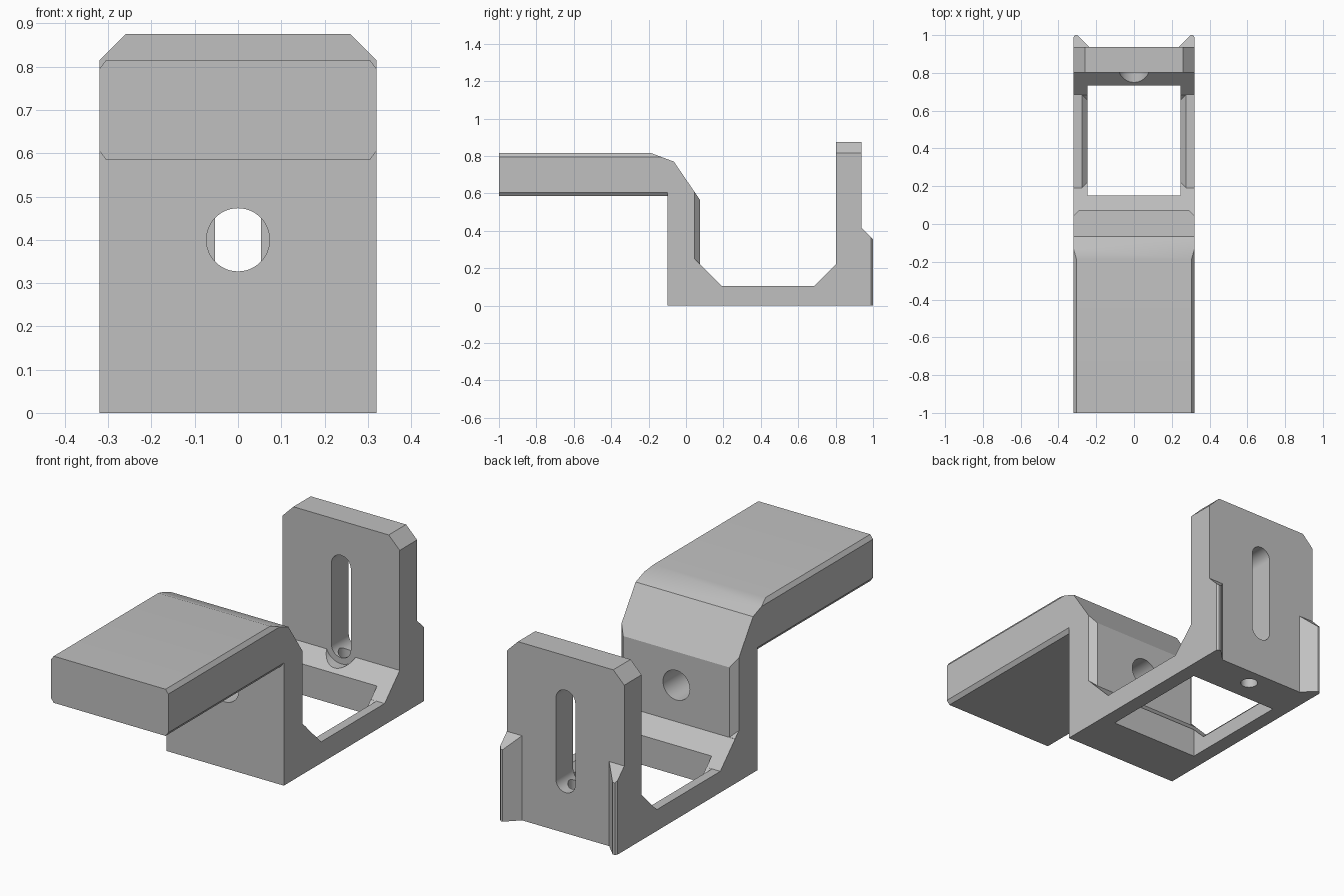
import bpy, bmesh, math

cube = bpy.data.objects.get("Cube")
if cube:
    bpy.data.objects.remove(cube, do_unlink=True)

grey = bpy.data.materials.new("plain grey")
grey.use_nodes = True
tone = (0.53, 0.53, 0.53, 1)
grey.diffuse_color = tone
grey.node_tree.nodes["Principled BSDF"].inputs["Base Color"].default_value = tone

HALF = 0.32  # half the bracket's width


def prism(name, axis, outline, lo, hi):
    """Extrude an outline along an axis; lo and hi may be functions that slant the ends."""
    def place(a, b, end):
        c = end(a, b) if callable(end) else end
        return {"X": (c, a, b), "Y": (a, c, b), "Z": (a, b, c)}[axis]
    bm = bmesh.new()
    rings = [[bm.verts.new(place(a, b, end)) for a, b in outline] for end in (lo, hi)]
    n = len(outline)
    bm.faces.new(rings[0])
    bm.faces.new(rings[1])
    for i in range(n):
        j = (i + 1) % n
        bm.faces.new((rings[0][i], rings[0][j], rings[1][j], rings[1][i]))
    bmesh.ops.recalc_face_normals(bm, faces=bm.faces)
    mesh = bpy.data.meshes.new(name)
    bm.to_mesh(mesh)
    bm.free()
    mesh.materials.append(grey)
    obj = bpy.data.objects.new(name, mesh)
    bpy.context.collection.objects.link(obj)
    return obj


def slot(cx, low, high, r, steps=24):
    """Outline with rounded ends; low equal to high gives a circle."""
    pts = []
    for centre, start in ((high, 0), (low, math.pi)):
        count = steps if low == high else steps + 1
        for i in range(count):
            t = start + math.pi * i / steps
            pts.append((cx + r * math.cos(t), centre + r * math.sin(t)))
    return pts


def combine(body, tool, operation="DIFFERENCE"):
    mod = body.modifiers.new(tool.name, "BOOLEAN")
    mod.operation = operation
    mod.solver = "EXACT"
    mod.object = tool
    bpy.context.view_layer.objects.active = body
    bpy.ops.object.modifier_apply(modifier=mod.name)
    bpy.data.objects.remove(tool, do_unlink=True)


# Side profile: arm, front wall, floor and back plate
profile = [(-1, 0.585), (-1, 0.815), (-0.185, 0.815), (-0.065, 0.77), (0.075, 0.565),
           (0.075, 0.22), (0.19, 0.105), (0.685, 0.105), (0.803, 0.223), (0.803, 0.875),
           (0.938, 0.875), (0.938, 0), (-0.1, 0), (-0.1, 0.585)]
bracket = prism("bracket", "X", profile, -HALF, HALF)

for s in (-1, 1):
    def sided(pts):
        return [(s * a, b) for a, b in pts]

    # Pointed flange behind the back plate
    flange = sided([(HALF, 0.9), (HALF, 0.99), (0.312, 1), (0.3, 1), (0.238, 0.938), (0.238, 0.9)])
    combine(bracket, prism("flange", "Z", flange, 0, lambda x, y: 1.355 - y), "UNION")

    # Cut corners at the top of the back plate
    corner = sided([(0.25, 0.885), (0.33, 0.805), (0.33, 0.885)])
    combine(bracket, prism("corner_cut", "Y", corner, 0.7, 1.1))

    # Bevels along the arm
    top = sided([(0.2975, 0.825), (0.3275, 0.785), (0.3275, 0.825)])
    combine(bracket, prism("arm_top_cut", "Y", top, -1.1, 0))
    under = sided([(0.2975, 0.575), (0.3275, 0.615), (0.3275, 0.575)])
    combine(bracket, prism("arm_under_cut", "Y", under, -1.1, -0.1))

    # Upright bevels inside the front wall
    wall = sided([(0.28, 0.085), (0.33, 0.035), (0.33, 0.085)])
    combine(bracket, prism("wall_cut", "Z", wall, lambda x, y: 0.296 - y, 0.7))

    # Bevels along the inner edges of the floor rails
    rail = sided([(0.285, 0.115), (0.235, 0.065), (0.235, 0.115)])
    combine(bracket, prism("rail_cut", "Y", rail,
                           lambda x, z: 0.296 - z, lambda x, z: 0.579 + z))

# Floor window
window = [(-0.245, 0.15), (0.245, 0.15), (0.245, 0.733), (-0.245, 0.733)]
combine(bracket, prism("window_cut", "Z", window, -0.1, 0.3))

# Round hole in the front wall, tall slot with clearance, small hole underneath
combine(bracket, prism("wall_hole", "Y", slot(0, 0.4, 0.4, 0.073), -0.2, 0.2))
combine(bracket, prism("clearance_cut", "Y", slot(0, 0.255, 0.255, 0.085), 0.6, 0.803))
combine(bracket, prism("plate_slot", "Y", slot(0, 0.253, 0.652, 0.053), 0.7, 1.1))
combine(bracket, prism("under_hole", "Z", slot(0, 0.85, 0.85, 0.04), -0.1, 0.25))

# Smooth the bend and holes while keeping the edges crisp
bpy.ops.object.select_all(action="DESELECT")
bracket.select_set(True)
bpy.context.view_layer.objects.active = bracket
bpy.ops.object.shade_smooth_by_angle(angle=math.radians(25))
weighted = bracket.modifiers.new("even_shading", "WEIGHTED_NORMAL")
weighted.keep_sharp = True
